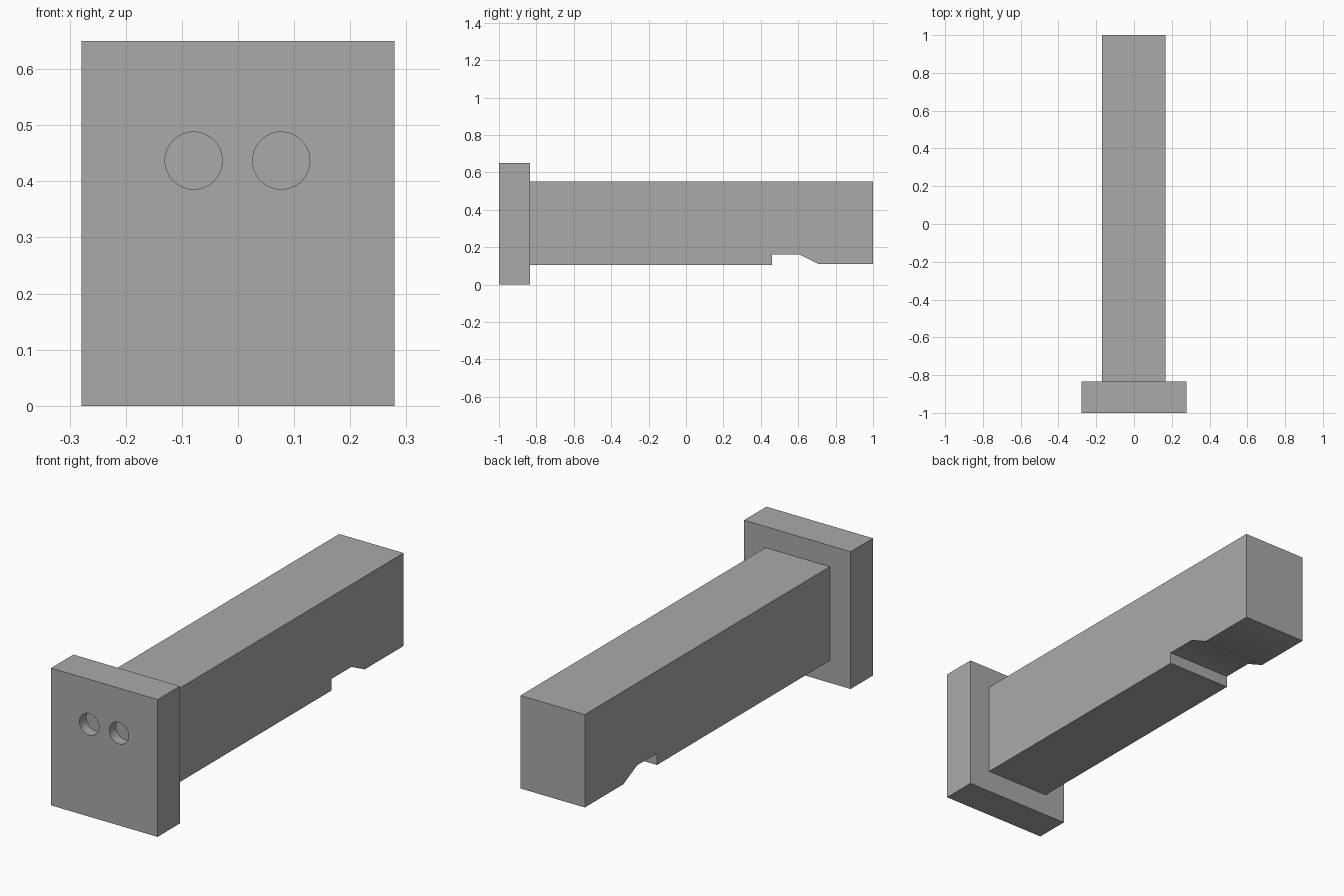
import bpy
import bmesh

cube = bpy.data.objects.get("Cube")
if cube:
    bpy.data.objects.remove(cube, do_unlink=True)

grey = bpy.data.materials.new("plain_grey")
grey.use_nodes = True
colour = (0.4, 0.4, 0.4, 1)
grey.diffuse_color = colour
grey.node_tree.nodes["Principled BSDF"].inputs["Base Color"].default_value = colour


def extruded(name, profile, x0, x1):
    """Extrude a (y, z) profile along x."""
    bm = bmesh.new()
    face = bm.faces.new([bm.verts.new((x0, y, z)) for y, z in profile])
    result = bmesh.ops.extrude_face_region(bm, geom=[face])
    verts = [g for g in result["geom"] if isinstance(g, bmesh.types.BMVert)]
    bmesh.ops.translate(bm, verts=verts, vec=(x1 - x0, 0, 0))
    bmesh.ops.recalc_face_normals(bm, faces=bm.faces)
    mesh = bpy.data.meshes.new(name)
    bm.to_mesh(mesh)
    bm.free()
    mesh.materials.append(grey)
    obj = bpy.data.objects.new(name, mesh)
    bpy.context.collection.objects.link(obj)
    return obj


def smooth(obj):
    bpy.ops.object.select_all(action="DESELECT")
    obj.select_set(True)
    bpy.context.view_layer.objects.active = obj
    bpy.ops.object.shade_smooth_by_angle()


# Front plate
FRONT, BACK, TOP = -1.0, -0.833, 0.65
plate = extruded("front_plate", [(FRONT, 0), (BACK, 0), (BACK, TOP), (FRONT, TOP)], -0.279, 0.279)

# Two shallow round sockets in the plate
HOLE_DEPTH = 0.05
for side, x in (("right", -0.079), ("left", 0.077)):
    bpy.ops.mesh.primitive_cylinder_add(
        vertices=48, radius=0.051, depth=2 * HOLE_DEPTH,
        location=(x, FRONT, 0.437), rotation=(1.5708, 0, 0))
    cutter = bpy.context.object
    cutter.name = side + "_socket_cutter"
    cutter.data.materials.append(grey)
    cutter.hide_render = True
    cut = plate.modifiers.new(side + "_socket", "BOOLEAN")
    cut.object = cutter
    cut.solver = "EXACT"
    bpy.context.view_layer.objects.active = plate
    bpy.ops.object.modifier_apply(modifier=cut.name)
    bpy.data.objects.remove(cutter, do_unlink=True)
smooth(plate)

# Long beam with a ramped notch underneath
beam = extruded("beam", [
    (BACK, 0.105), (0.46, 0.105), (0.46, 0.16), (0.61, 0.16),
    (0.71, 0.11), (1.0, 0.11), (1.0, 0.55), (BACK, 0.55)], -0.17, 0.167)
smooth(beam)
